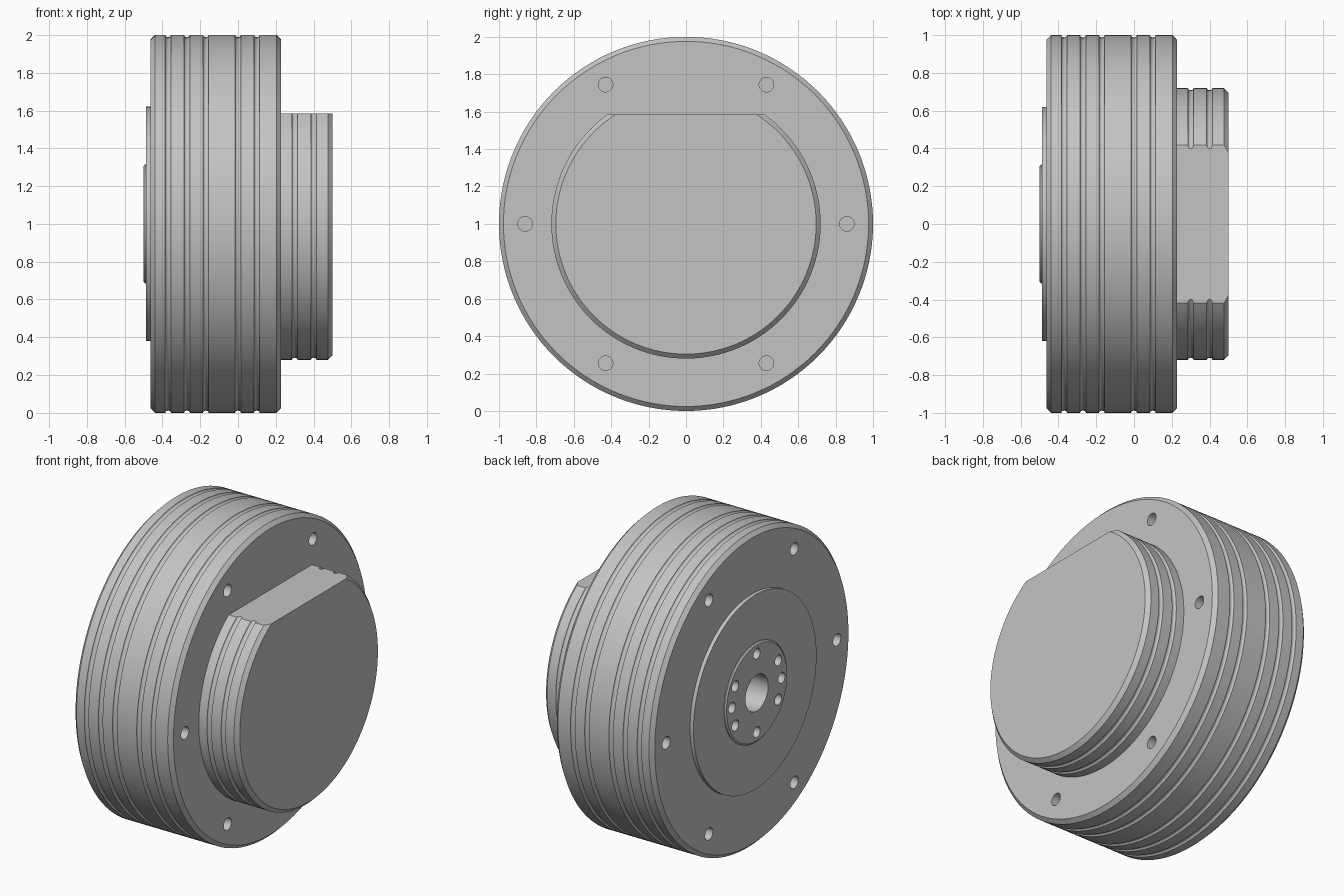
import bpy, bmesh
from math import pi, sin, cos, radians
from mathutils import Matrix, Vector

if "Cube" in bpy.data.objects:
    bpy.data.objects.remove(bpy.data.objects["Cube"])

AXIS_Z = 1.0
BACK, FACE, END = -0.463, 0.228, 0.5

grey = bpy.data.materials.new("machined_grey")
grey.use_nodes = True
COLOUR = (0.55, 0.55, 0.55, 1)
grey.diffuse_color = COLOUR
grey.node_tree.nodes["Principled BSDF"].inputs["Base Color"].default_value = COLOUR


def make_object(name, bm):
    bmesh.ops.recalc_face_normals(bm, faces=bm.faces)
    mesh = bpy.data.meshes.new(name)
    bm.to_mesh(mesh)
    bm.free()
    mesh.materials.append(grey)
    obj = bpy.data.objects.new(name, mesh)
    bpy.context.collection.objects.link(obj)
    return obj


def groove(x, radius, half=0.015, depth=0.012, steps=8):
    """Rounded groove cut into a rim, as profile points."""
    return [(x - half * cos(pi * i / steps), radius - depth * sin(pi * i / steps))
            for i in range(steps + 1)]


def turned(name, profile):
    """Turn an (x, radius) profile around the horizontal axis and cap both ends."""
    bm = bmesh.new()
    verts = [bm.verts.new((x, 0, AXIS_Z + r)) for x, r in profile]
    edges = [bm.edges.new(pair) for pair in zip(verts, verts[1:])]
    bmesh.ops.spin(bm, geom=verts + edges, cent=(0, 0, AXIS_Z), axis=(1, 0, 0),
                   angle=2 * pi, steps=128, use_merge=True)
    bmesh.ops.remove_doubles(bm, verts=bm.verts, dist=1e-5)
    bmesh.ops.holes_fill(bm, edges=[e for e in bm.edges if e.is_boundary], sides=0)
    return make_object(name, bm)


def add_drill(bm, x0, x1, radius, ring=0, angle=0):
    """Add a drill cylinder from x0 to x1 at a place on a bolt circle."""
    place = Vector(((x0 + x1) / 2, ring * cos(angle), AXIS_Z + ring * sin(angle)))
    bmesh.ops.create_cone(bm, cap_ends=True, segments=32, radius1=radius,
                          radius2=radius, depth=x1 - x0,
                          matrix=Matrix.Translation(place) @ Matrix.Rotation(pi / 2, 4, 'Y'))


def cut(obj, cutter):
    """Subtract the cutter, remove it, and smooth the rounded surfaces."""
    cutter.hide_render = True
    mod = obj.modifiers.new("cut", 'BOOLEAN')
    mod.operation, mod.solver, mod.object = 'DIFFERENCE', 'EXACT', cutter
    bpy.ops.object.select_all(action='DESELECT')
    obj.select_set(True)
    bpy.context.view_layer.objects.active = obj
    bpy.ops.object.modifier_apply(modifier=mod.name)
    bpy.data.objects.remove(cutter)
    bpy.ops.object.shade_smooth_by_angle(angle=radians(30))


# Housing: centre hub, raised disc and grooved drum
bevel = 0.024
profile = [(-END, 0.305), (-0.492, 0.315), (-0.487, 0.315),
           (-0.487, 0.62), (BACK, 0.62),
           (BACK, 1 - bevel), (BACK + bevel, 1)]
for x in (-0.37, -0.27, -0.17, 0, 0.1):
    profile += groove(x, 1)
profile += [(FACE - bevel, 1), (FACE, 1 - bevel)]
housing = turned("housing", profile)

# Bore, hub bolt holes, and blind rim holes on both faces
drills = bmesh.new()
add_drill(drills, -0.6, -0.1, 0.115)
for deg in (0, 30, 90, 150, 180, 210, 270, 330):
    add_drill(drills, -0.6, -0.3, 0.034, 0.25, radians(deg))
for i in range(6):
    add_drill(drills, -0.6, BACK + 0.2, 0.039, 0.86, i * pi / 3)
    add_drill(drills, FACE - 0.2, 0.4, 0.039, 0.86, i * pi / 3)
cut(housing, make_object("drills", drills))

# Boss: grooved stub with a flat milled on top
R = 0.72
profile = [(FACE - 0.005, R)]
for x in (0.3, 0.4):
    profile += groove(x, R)
profile += [(END - bevel, R), (END, R - bevel)]
boss = turned("boss", profile)

mill = bmesh.new()
bmesh.ops.create_cube(mill, size=2, matrix=Matrix.Translation((0, 0, 2.585)))
cut(boss, make_object("mill", mill))
